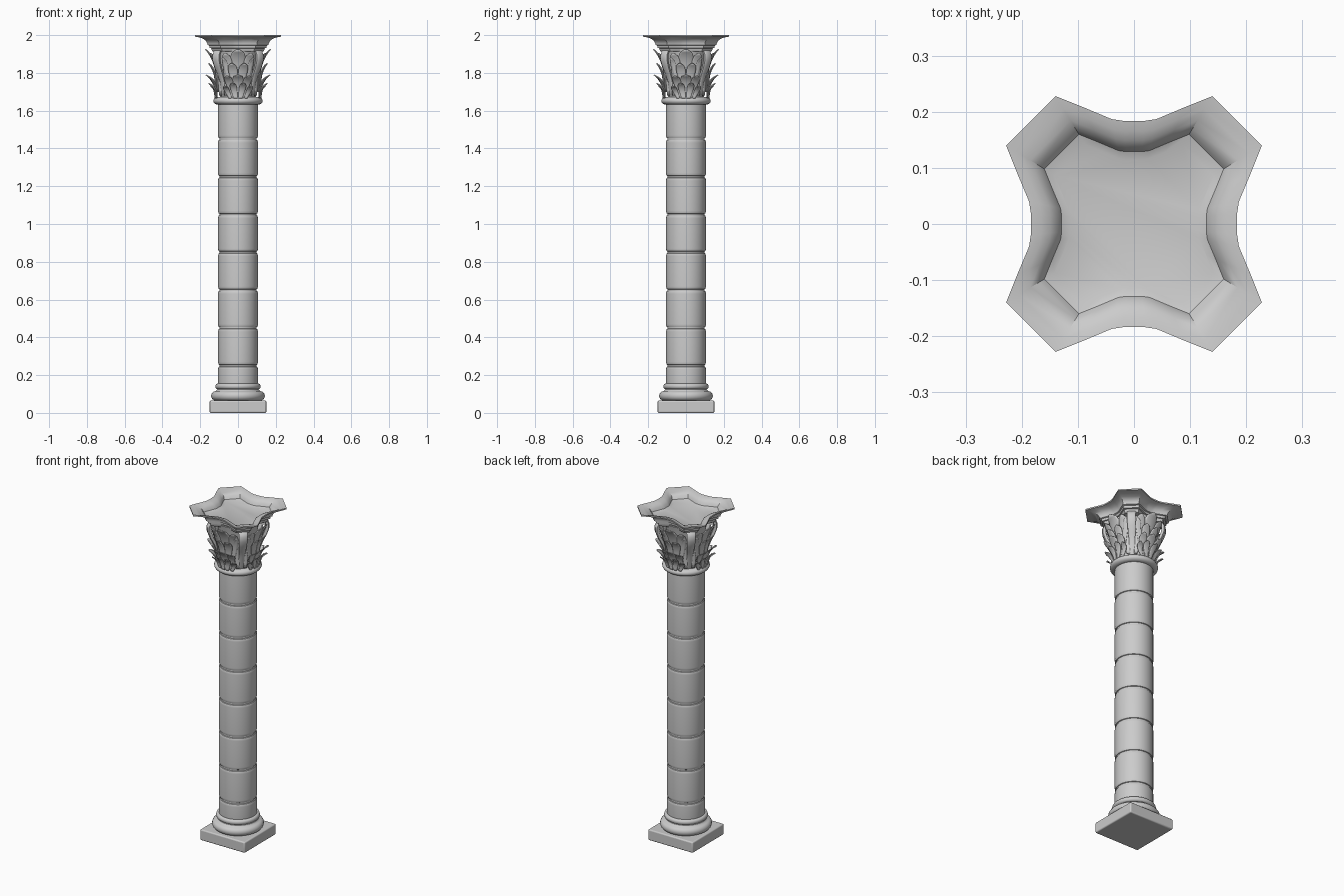
import bpy, bmesh, math
from mathutils import Vector

if "Cube" in bpy.data.objects:
    bpy.data.objects.remove(bpy.data.objects["Cube"])


def make_object(name, bm, angle=35):
    bmesh.ops.recalc_face_normals(bm, faces=bm.faces)
    me = bpy.data.meshes.new(name)
    bm.to_mesh(me)
    bm.free()
    ob = bpy.data.objects.new(name, me)
    bpy.context.collection.objects.link(ob)
    bpy.ops.object.select_all(action='DESELECT')
    bpy.context.view_layer.objects.active = ob
    ob.select_set(True)
    bpy.ops.object.shade_smooth_by_angle(angle=math.radians(angle))
    return ob


def loft(name, rings, angle=35):
    """Skin a stack of equal-length closed rings and cap both ends."""
    bm = bmesh.new()
    vs = [[bm.verts.new(p) for p in r] for r in rings]
    n = len(rings[0])
    for a, b in zip(vs, vs[1:]):
        for i in range(n):
            j = (i + 1) % n
            bm.faces.new((a[i], a[j], b[j], b[i]))
    bm.faces.new(vs[0])
    bm.faces.new(vs[-1])
    return make_object(name, bm, angle)


def lathe(name, profile, n=48):
    return loft(name, [[(r * math.cos(2 * math.pi * i / n), r * math.sin(2 * math.pi * i / n), z)
                        for i in range(n)] for r, z in profile])


def bulge(r, out, z0, z1, n=8):
    """Half-round moulding profile."""
    return [(r + out * math.sin(math.pi * i / n),
             (z0 + z1) / 2 - (z1 - z0) / 2 * math.cos(math.pi * i / n)) for i in range(n + 1)]


# Square plinth with softened edges
bm = bmesh.new()
bmesh.ops.create_cube(bm, size=1)
for v in bm.verts:
    v.co = (v.co.x * 0.3, v.co.y * 0.3, 0.0325 + v.co.z * 0.065)
plinth = make_object("plinth", bm)
bev = plinth.modifiers.new("soft_edges", 'BEVEL')
bev.width, bev.segments = 0.007, 3

# Base mouldings: large ring, hollow, small ring
lathe("base_mouldings", [(0.12, 0.06)] + bulge(0.118, 0.024, 0.065, 0.115)
      + [(0.113, 0.12), (0.112, 0.124)] + bulge(0.108, 0.012, 0.126, 0.155) + [(0.1, 0.157)])

# Shaft made of drums separated by rounded grooves
profile = []
cuts = [0.14] + [0.25 + 0.2 * i for i in range(7)] + [1.65]
for a, b in zip(cuts, cuts[1:]):
    profile += [(0.098, a), (0.098, a + 0.004), (0.102, a + 0.006), (0.1045, a + 0.012),
                (0.105, a + 0.02), (0.105, b - 0.02), (0.1045, b - 0.012),
                (0.102, b - 0.006), (0.098, b - 0.004)]
lathe("shaft", profile)

# Neck ring and bell core of the capital
lathe("neck_ring", [(0.09, 1.632)] + bulge(0.105, 0.026, 1.632, 1.672, 10) + [(0.09, 1.672)])
lathe("capital_bell", [(0.095, 1.65), (0.096, 1.72), (0.1, 1.8), (0.108, 1.87), (0.122, 1.925)])


# Abacus: concave sides, cut corners, dished top
def abacus_ring(scale, z):
    side = [(-0.14, -0.228), (-0.09, -0.208), (-0.04, -0.187), (-0.02, -0.184),
            (0.02, -0.184), (0.04, -0.187), (0.09, -0.208), (0.14, -0.228)]
    ring = []
    for k in range(4):
        c, s = round(math.cos(k * math.pi / 2)), round(math.sin(k * math.pi / 2))
        ring += [((x * c - y * s) * scale, (x * s + y * c) * scale, z) for x, y in side]
    return ring


loft("abacus", [abacus_ring(s, z) for s, z in [
    (0.58, 1.912), (0.61, 1.92), (0.62, 1.93), (0.66, 1.932), (0.67, 1.945), (0.71, 1.948),
    (0.715, 1.958), (0.75, 1.971), (0.81, 1.981), (0.9, 1.988), (1, 1.992), (1, 2.0),
    (0.9, 1.997), (0.81, 1.99), (0.74, 1.979), (0.7, 1.963), (0.62, 1.957)]], 40)


# Acanthus lobes: spoon-shaped blades curling outwards
def blade(bm, ang, s0, s1, z0, z1, hw, r0, r1, nt=10, nu=6):
    d = Vector((math.cos(ang), math.sin(ang), 0))
    t_dir = Vector((-d.y, d.x, 0))
    rows = []
    for i in range(nt + 1):
        t = i / nt
        w = hw * (0.45 + 0.55 * t) * math.sqrt(max(0.02, 1 - max(0, (t - 0.6) / 0.4) ** 2))
        row = []
        for j in range(nu + 1):
            u = 2 * j / nu - 1
            s = s0 + (s1 - s0) * t + u * w
            r = r0 + (r1 - r0) * t ** 2.6 - 2.5 * s * s + 0.1 * w * (1 - u * u)
            z = z0 + (z1 - z0) * (t - 0.12 * t ** 4) / 0.88
            row.append(bm.verts.new(d * r + t_dir * s + Vector((0, 0, z))))
        rows.append(row)
    for a, b in zip(rows, rows[1:]):
        for j in range(nu):
            bm.faces.new((a[j], a[j + 1], b[j + 1], b[j]))


def leaf(name, ang, lobes):
    bm = bmesh.new()
    for s0, s1, *rest in lobes:
        for sign in ((1, -1) if s1 else (1,)):
            blade(bm, ang, s0 * sign, s1 * sign, *rest)
    ob = make_object(name, bm, 60)
    sol = ob.modifiers.new("thickness", 'SOLIDIFY')
    sol.thickness, sol.offset = 0.005, 0


# lobe: base offset, tip offset, base z, tip z, half width, base r, tip r
UPPER = [(0, 0, 1.70, 1.925, 0.05, 0.108, 0.172),
         (0.03, 0.068, 1.70, 1.905, 0.032, 0.112, 0.158),
         (0.012, 0.034, 1.71, 1.85, 0.03, 0.118, 0.158)]
LOWER = [(0, 0, 1.665, 1.79, 0.036, 0.118, 0.17),
         (0.025, 0.058, 1.665, 1.785, 0.026, 0.115, 0.172),
         (0.012, 0.03, 1.665, 1.745, 0.022, 0.122, 0.158),
         (0.04, 0.072, 1.665, 1.73, 0.018, 0.118, 0.158)]
SIDES = ["front", "right", "back", "left"]
for k, side in enumerate(SIDES):
    ang = -math.pi / 2 + k * math.pi / 2
    leaf(side + "_upper_leaf", ang, UPPER)
    leaf(side + "_lower_leaf", ang, LOWER)

# Corner stalks bulging outwards and rolling under the abacus
STALK = [(0.1, 1.665, 0.03), (0.112, 1.70, 0.018), (0.122, 1.75, 0.016), (0.138, 1.79, 0.019),
         (0.158, 1.83, 0.022), (0.17, 1.865, 0.024), (0.171, 1.895, 0.024),
         (0.16, 1.917, 0.024), (0.14, 1.925, 0.022)]
for k, side in enumerate(SIDES):
    ang = -math.pi / 4 + k * math.pi / 2
    d = Vector((math.cos(ang), math.sin(ang), 0))
    t_dir = Vector((-d.y, d.x, 0))
    rings = [[d * (r + a) + t_dir * (w * b) + Vector((0, 0, z))
              for a, b in [(-0.02, -0.8), (-0.004, -1), (0.002, -0.6), (0, 0),
                           (0.002, 0.6), (-0.004, 1), (-0.02, 0.8)]] for r, z, w in STALK]
    loft(side + "_corner_stalk", rings, 50)
    leaf(side + "_corner_leaf", ang, [(0.02, 0.036, 1.68, 1.88, 0.02, 0.112, 0.15)])
